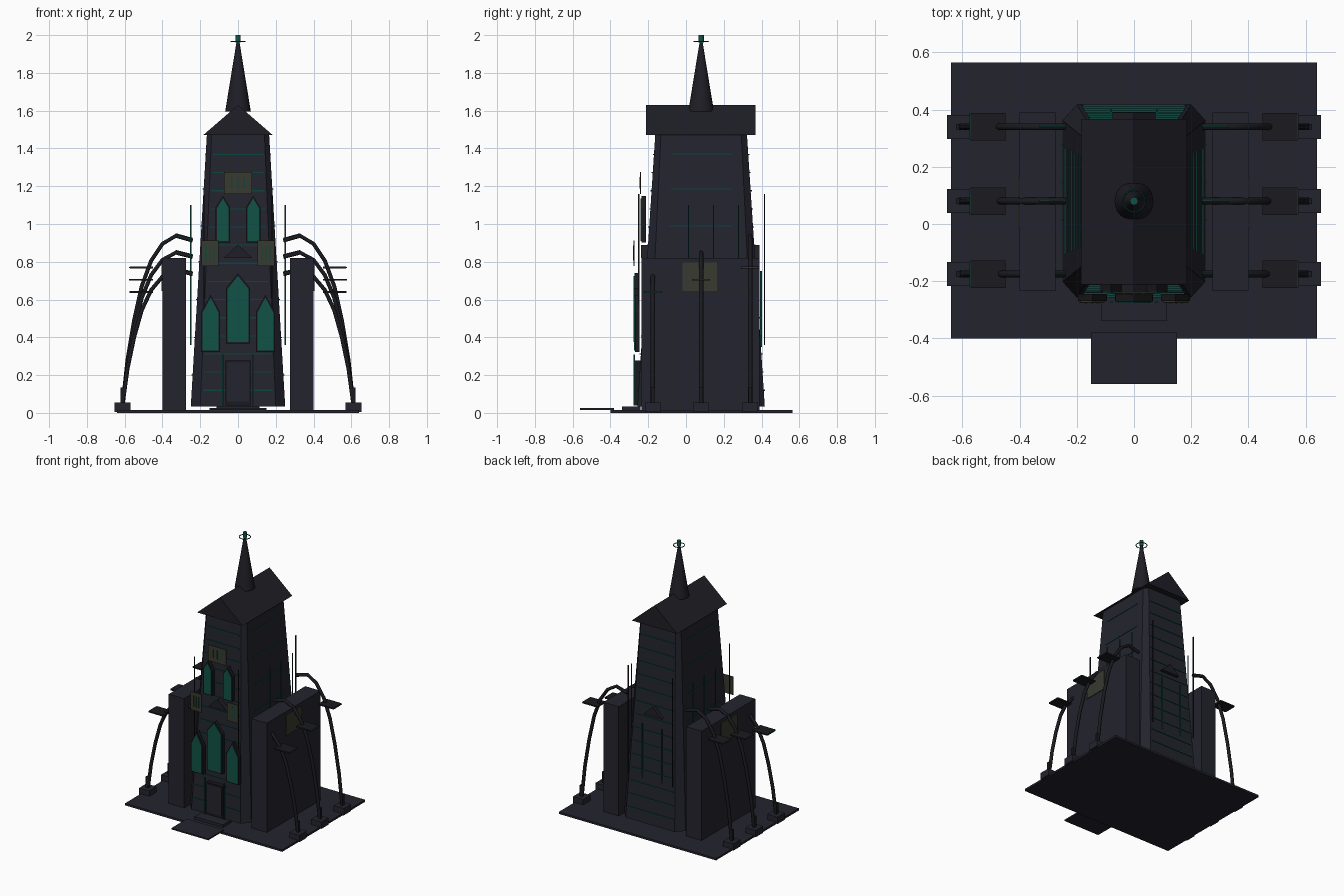
import bpy, bmesh, math
from mathutils import Vector

if "Cube" in bpy.data.objects:
    bpy.data.objects.remove(bpy.data.objects["Cube"])

CY = 0.08  # tower axis in y


def mat(name, rgb):
    m = bpy.data.materials.new(name)
    m.diffuse_color = (*rgb, 1)
    m.use_nodes = True
    m.node_tree.nodes["Principled BSDF"].inputs["Base Color"].default_value = m.diffuse_color
    return m


STONE = mat("slate_stone", (0.0170, 0.0170, 0.0270))
ROOF = mat("dark_roof", (0.0130, 0.0130, 0.0190))
IRON = mat("black_iron", (0.0105, 0.0105, 0.0140))
GLASS = mat("green_glass", (0.0055, 0.085, 0.063))
TRIM = mat("green_trim", (0.004, 0.060, 0.045))
PANEL = mat("olive_panel", (0.040, 0.042, 0.028))


def mesh_obj(name, verts, faces, m):
    me = bpy.data.meshes.new(name)
    me.from_pydata(verts, [], faces)
    bm = bmesh.new()
    bm.from_mesh(me)
    bmesh.ops.recalc_face_normals(bm, faces=bm.faces)
    bm.to_mesh(me)
    bm.free()
    ob = bpy.data.objects.new(name, me)
    bpy.context.collection.objects.link(ob)
    me.materials.append(m)
    return ob


def loft(name, a, b, m):
    """Closed solid between two matching rings of points."""
    n = len(a)
    faces = [(i, (i + 1) % n, n + (i + 1) % n, n + i) for i in range(n)]
    faces += [tuple(range(n)), tuple(range(n, 2 * n))]
    return mesh_obj(name, a + b, faces, m)


def box(name, x0, x1, y0, y1, z0, z1, m):
    ring = [(x0, y0), (x1, y0), (x1, y1), (x0, y1)]
    return loft(name, [(x, y, z0) for x, y in ring], [(x, y, z1) for x, y in ring], m)


def prism_y(name, profile, y0, y1, m):
    """Extrude an x-z outline along y."""
    return loft(name, [(x, y0, z) for x, z in profile], [(x, y1, z) for x, z in profile], m)


def tube(name, pts, r, m):
    cu = bpy.data.curves.new(name, 'CURVE')
    cu.dimensions = '3D'
    cu.bevel_depth = r
    cu.bevel_resolution = 1
    cu.use_fill_caps = True
    sp = cu.splines.new('POLY')
    sp.points.add(len(pts) - 1)
    for p, co in zip(sp.points, pts):
        p.co = (*co, 1)
    ob = bpy.data.objects.new(name, cu)
    bpy.context.collection.objects.link(ob)
    cu.materials.append(m)
    return ob


# Ground slab, entrance apron and step
box("base_slab", -0.64, 0.64, -0.40, 0.565, 0, 0.015, STONE)
box("entrance_apron", -0.15, 0.15, -0.56, -0.38, 0.015, 0.025, STONE)
box("door_step", -0.115, 0.115, -0.34, -0.24, 0.015, 0.035, STONE)

# Tapered tower with chamfered corners
Z0, Z1 = 0.035, 1.47


def mix(a, b, z):
    return a + (b - a) * (z - Z0) / (Z1 - Z0)


def half_x(z):
    return mix(0.25, 0.165, z)


def half_y(z):
    return mix(0.337, 0.243, z)


def face_x(z):
    return mix(0.20, 0.14, z)


def ring(z):
    hx, hy, ix = half_x(z), half_y(z), face_x(z)
    iy = hy - mix(0.055, 0.03, z)
    c = [(ix, -hy), (hx, -iy), (hx, iy), (ix, hy), (-ix, hy), (-hx, iy), (-hx, -iy), (-ix, -hy)]
    return [(x, CY + y, z) for x, y in c]


loft("tower_body", ring(Z0), ring(Z1), STONE)

# Roofs: main gable and the low gable ends emerging from the tower
prism_y("main_roof", [(-0.185, 1.47), (0.185, 1.47), (0, 1.63)], -0.212, 0.367, ROOF)
prism_y("lower_gable", [(-0.075, 0.82), (0.075, 0.82), (0, 0.89)], -0.238, 0.39, ROOF)

# Spire with finial and ring
bpy.ops.mesh.primitive_cone_add(vertices=24, radius1=0.068, radius2=0.006, depth=0.38, location=(0, CY, 1.785))
spire = bpy.context.object
spire.name = "spire"
spire.data.materials.append(ROOF)
bpy.ops.object.shade_smooth_by_angle()
bpy.ops.mesh.primitive_cylinder_add(vertices=12, radius=0.014, depth=0.038, location=(0, CY, 1.981))
bpy.context.object.name = "finial"
bpy.context.object.data.materials.append(GLASS)
bpy.ops.mesh.primitive_torus_add(major_segments=24, minor_segments=6, major_radius=0.038,
                                 minor_radius=0.003, location=(0, CY, 1.965))
bpy.context.object.name = "finial_ring"
bpy.context.object.data.materials.append(TRIM)

# Horizontal trim lines on front and back
for i in range(14):
    z = 0.12 + i * 0.096
    for s in (-1, 1):
        y, w = CY + s * half_y(z), face_x(z) - 0.012
        box("face_trim", -w, w, y - 0.006, y + 0.006, z - 0.003, z + 0.003, TRIM)

# Trim lines on the tower sides, free rods beside them
for s in (-1, 1):
    for z in (0.2, 0.4, 0.6, 0.8, 0.99, 1.185, 1.37):
        x, w = s * half_x(z), mix(0.19, 0.155, z)
        box("side_trim", x - 0.005, x + 0.005, CY - w, CY + w, z - 0.003, z + 0.003, TRIM)
    for y in (0.013, 0.145, 0.277):
        box("side_rod", s * 0.25 - 0.003, s * 0.25 + 0.003, y - 0.003, y + 0.003, 0.36, 1.10, TRIM)
    for y in (-0.25, 0.415):
        box("corner_rod", s * 0.18 - 0.003, s * 0.18 + 0.003, y - 0.003, y + 0.003, 0.36, 1.16, IRON)
    # Uprights beside the door and on the back
    box("door_upright", s * 0.08 - 0.004, s * 0.08 + 0.004, -0.277, -0.270, 0.04, 0.31, TRIM)
    box("back_upright", s * 0.08 - 0.003, s * 0.08 + 0.003, 0.392, 0.402, 0.35, 0.75, TRIM)


# Pointed windows: dark frame with a glass plate in front
def window(cx, w, z0, zs, zt, y):
    def outline(e):
        return [(cx - w - e, z0 - e), (cx + w + e, z0 - e), (cx + w + e, zs + e * 0.5),
                (cx, zt + e * 1.8), (cx - w - e, zs + e * 0.5)]
    prism_y("window_frame", outline(0.008), y, y + 0.025, IRON)
    prism_y("window_glass", outline(0), y - 0.005, y, GLASS)


window(0, 0.056, 0.375, 0.655, 0.725, -0.272)
for s in (-1, 1):
    window(s * 0.145, 0.042, 0.33, 0.53, 0.61, -0.270)
    window(s * 0.08, 0.030, 0.91, 1.085, 1.135, -0.236)

# Door
box("door_frame", -0.066, 0.066, -0.270, -0.235, 0.04, 0.277, IRON)
box("door", -0.058, 0.058, -0.276, -0.270, 0.06, 0.268, STONE)


# Olive panels with plain green bars
def front_panel(cx, z0, z1, w, y):
    box("front_panel", cx - w, cx + w, y, y + 0.005, z0, z1, PANEL)
    for k in (-1, 0, 1):
        x = cx + k * w * 0.45
        box("panel_bar", x - 0.003, x + 0.003, y - 0.003, y, z0 + 0.03, z1 - 0.025, TRIM)


front_panel(-0.148, 0.778, 0.912, 0.045, -0.277)
front_panel(0.148, 0.778, 0.912, 0.045, -0.277)
front_panel(0, 1.158, 1.275, 0.074, -0.243)

# Side wings, side panels, arched buttresses
ARCH = [(0.24, 0.912), (0.33, 0.937), (0.40, 0.895), (0.46, 0.805), (0.51, 0.67),
        (0.55, 0.49), (0.585, 0.28), (0.61, 0.05)]
for s in (-1, 1):
    def sbox(name, x0, x1, *rest):
        box(name, min(s * x0, s * x1), max(s * x0, s * x1), *rest)
    sbox("side_wing", 0.275, 0.40, -0.235, 0.39, 0.015, 0.82, STONE)
    sbox("side_panel", 0.40, 0.406, -0.018, 0.165, 0.645, 0.795, PANEL)
    for y, top, plate in ((-0.175, 0.755, 0.64), (CY, 0.848, 0.705), (0.34, 0.937, 0.77)):
        k = (top - 0.05) / (0.937 - 0.05)
        pts = [(s * x, y, 0.05 + (z - 0.05) * k) for x, z in ARCH]
        tube("arched_buttress", pts, 0.012, IRON)
        tube("buttress_conduit", [Vector(p) + Vector((0, 0, 0.012)) for p in pts[:2]], 0.003, TRIM)
        sbox("buttress_plate", 0.45, 0.572, y - 0.048, y + 0.048, plate - 0.005, plate + 0.005, IRON)
        sbox("plate_edge", 0.572, 0.576, y - 0.045, y + 0.045, plate - 0.003, plate + 0.003, TRIM)
        sbox("buttress_foot", 0.57, 0.653, y - 0.042, y + 0.042, 0.005, 0.055, STONE)
        sbox("foot_pin", 0.602, 0.622, y - 0.01, y + 0.01, 0.055, 0.135, IRON)
